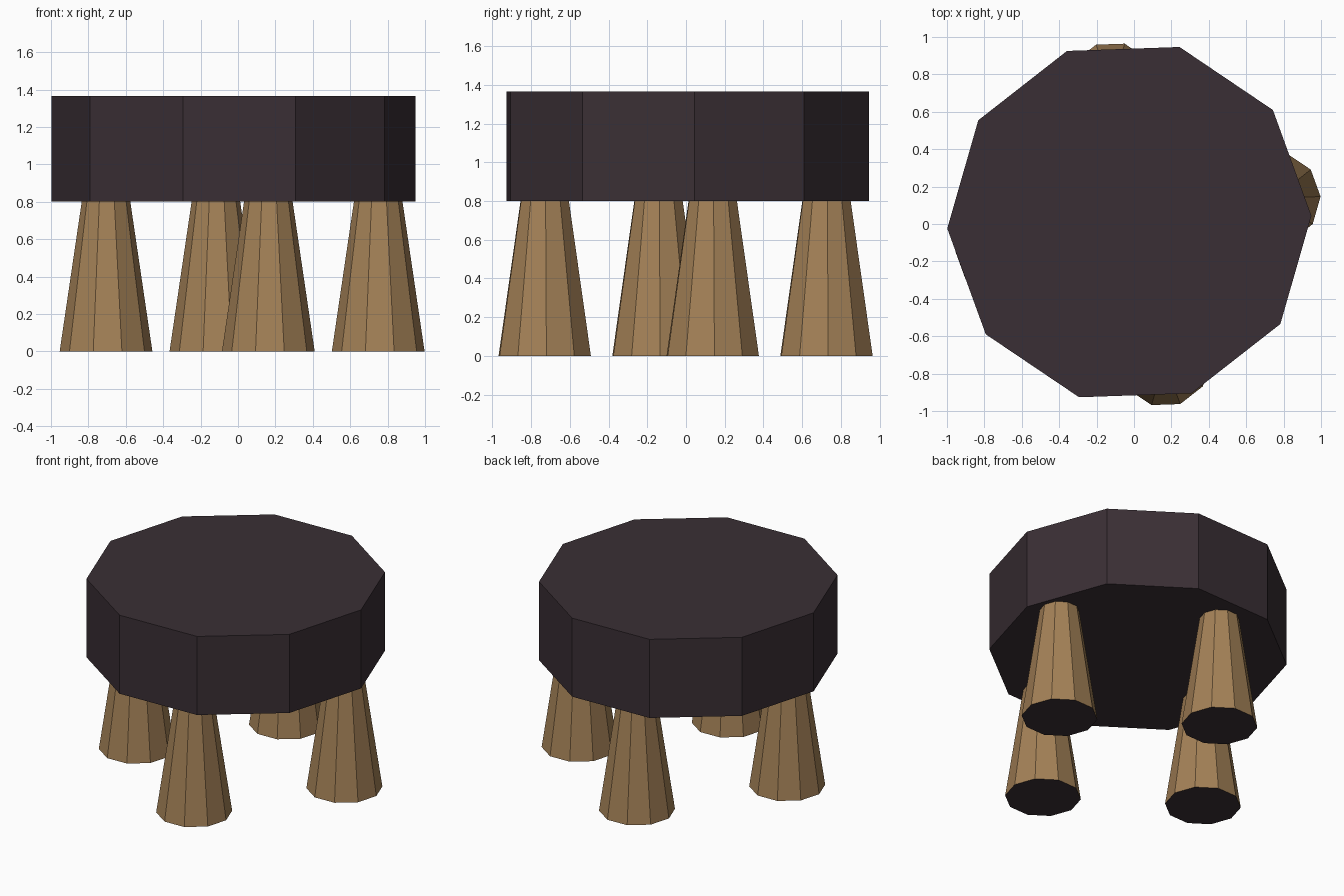
import bpy
from math import sin, cos, radians

if "Cube" in bpy.data.objects:
    bpy.data.objects.remove(bpy.data.objects["Cube"])

SIDES = 10
TURN = radians(2)  # slight twist shared by every part


def material(name, colour):
    m = bpy.data.materials.new(name)
    m.diffuse_color = (*colour, 1)
    m.use_nodes = True
    m.node_tree.nodes["Principled BSDF"].inputs["Base Color"].default_value = m.diffuse_color
    return m


dark = material("dark_cushion", (0.042, 0.028, 0.035))
wood = material("wood", (0.37, 0.22, 0.095))


def prism(name, x, y, z0, z1, r0, r1, side_mat, cap_mat):
    """Flat-sided tapered column from z0 to z1."""
    bpy.ops.mesh.primitive_cone_add(vertices=SIDES, radius1=r0, radius2=r1, depth=z1 - z0)
    ob = bpy.context.object
    ob.name = name
    # Place the ring corners exactly, then set the height
    for v in ob.data.vertices:
        low = v.co.z < 0
        i = v.index // 2
        a = TURN + i * 2 * 3.14159265 / SIDES
        r = r0 if low else r1
        v.co = (r * sin(a + radians(90)), -r * cos(a + radians(90)), z0 if low else z1)
        # mirror direction back so the ring keeps its outward winding
    ob.location = (x, y, 0)
    ob.data.materials.append(side_mat)
    ob.data.materials.append(cap_mat)
    for p in ob.data.polygons:
        p.material_index = 1 if len(p.vertices) > 4 else 0
    # Consistent outward faces
    bpy.ops.object.mode_set(mode='EDIT')
    bpy.ops.mesh.select_all(action='SELECT')
    bpy.ops.mesh.normals_make_consistent(inside=False)
    bpy.ops.object.mode_set(mode='OBJECT')
    return ob


# Thick ten-sided seat
prism("seat", -0.025, 0.01, 0.8, 1.365, 0.974, 0.974, dark, dark)

# Four tapered legs, a quarter turn apart, with dark feet
for k, name in enumerate(("right_leg", "back_leg", "left_leg", "front_leg")):
    a = radians(10.9 + 90 * k)
    prism(name, 0.022 + 0.741 * cos(a), -0.002 + 0.741 * sin(a),
          0, 0.82, 0.248, 0.127, wood, dark)
